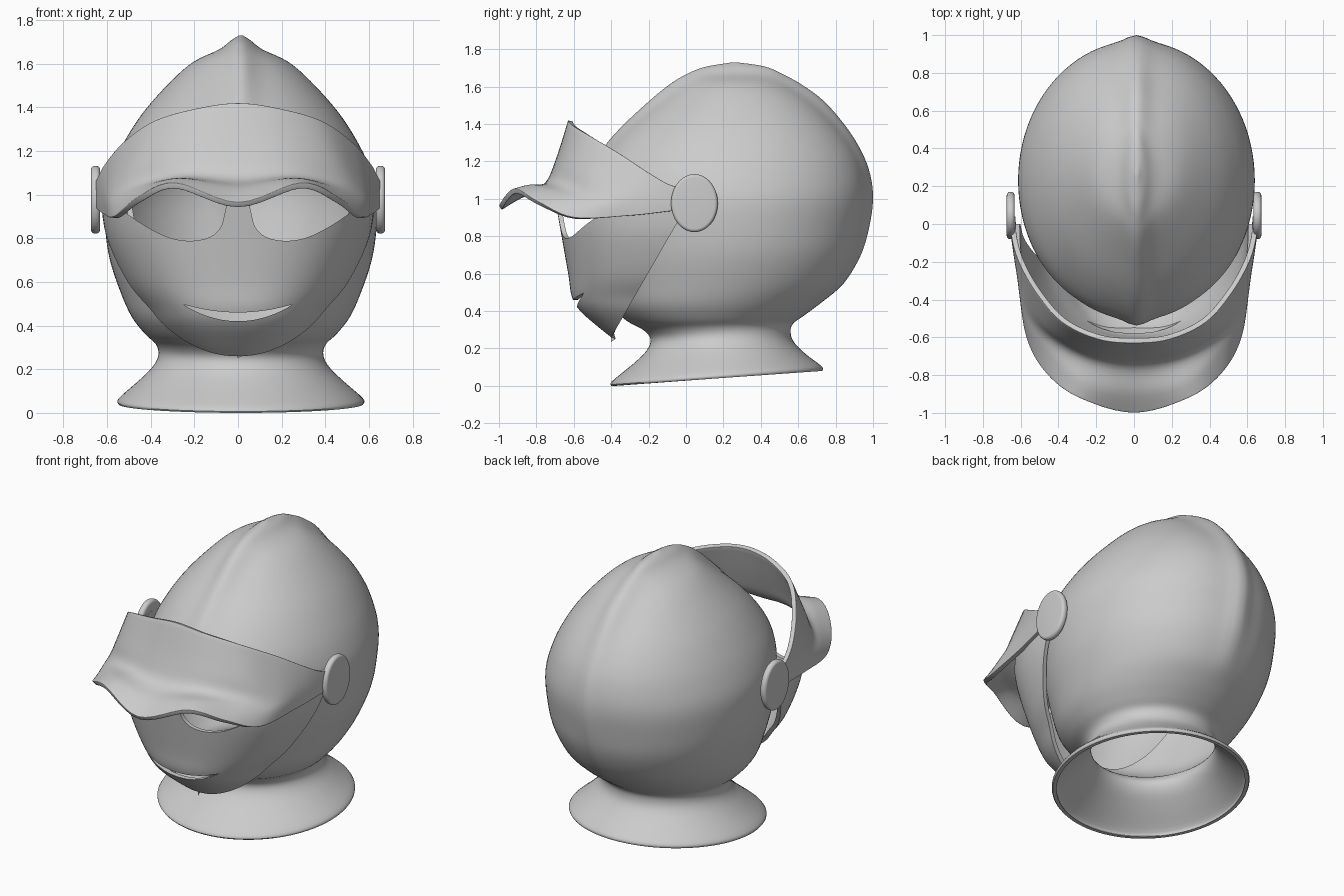
import bpy, bmesh
from math import sin, cos, pi, exp, copysign, radians

if "Cube" in bpy.data.objects:
    bpy.data.objects.remove(bpy.data.objects["Cube"])


def spline(rows, steps):
    """Catmull-Rom interpolation through tuples of any length."""
    out = []
    for i in range(len(rows) - 1):
        p0, p1 = rows[max(i - 1, 0)], rows[i]
        p2, p3 = rows[i + 1], rows[min(i + 2, len(rows) - 1)]
        for s in range(steps):
            t = s / steps
            out.append(tuple(
                b + 0.5 * t * (c - a + t * (2 * a - 5 * b + 4 * c - d + t * (3 * (b - c) + d - a)))
                for a, b, c, d in zip(p0, p1, p2, p3)))
    return out + [tuple(rows[-1])]


def loft(rings, closed, caps=False):
    """Bridge equal-length point rows into a bmesh."""
    bm = bmesh.new()
    vs = [[bm.verts.new(p) for p in r] for r in rings]
    n = len(rings[0])
    for a, b in zip(vs, vs[1:]):
        for j in range(n if closed else n - 1):
            k = (j + 1) % n
            bm.faces.new((a[j], a[k], b[k], b[j]))
    if caps:
        bm.faces.new(vs[0])
        bm.faces.new(vs[-1])
    bmesh.ops.recalc_face_normals(bm, faces=bm.faces)
    return bm


def to_object(bm, name):
    me = bpy.data.meshes.new(name)
    bm.to_mesh(me)
    bm.free()
    ob = bpy.data.objects.new(name, me)
    bpy.context.collection.objects.link(ob)
    return ob


def activate(ob):
    bpy.ops.object.select_all(action='DESELECT')
    ob.select_set(True)
    bpy.context.view_layer.objects.active = ob


def modify(ob, kind, **settings):
    m = ob.modifiers.new(kind.title(), kind)
    for key, val in settings.items():
        setattr(m, key, val)
    activate(ob)
    bpy.ops.object.modifier_apply(modifier=m.name)


def smooth(ob, angle=40):
    activate(ob)
    bpy.ops.object.shade_smooth_by_angle(angle=radians(angle))


def cut(ob, ring_a, ring_b):
    """Subtract a prism spanning two matching outlines."""
    cutter = to_object(loft([ring_a, ring_b], True, True), "cutter")
    cutter.hide_render = True
    modify(ob, 'BOOLEAN', operation='DIFFERENCE', solver='EXACT', object=cutter)
    bpy.data.objects.remove(cutter)


# Skull with flared collar: y front, z front, y back, z back, half width, crest
SKULL = [
    (-.40, .0, .73, .08, .56, 0), (-.395, .025, .725, .105, .56, 0),
    (-.28, .12, .64, .17, .47, 0), (-.21, .19, .58, .23, .405, 0),
    (-.19, .25, .56, .28, .378, 0), (-.23, .30, .57, .33, .39, 0),
    (-.32, .35, .63, .375, .44, 0), (-.40, .43, .73, .45, .50, 0),
    (-.45, .55, .845, .55, .55, .01), (-.49, .70, .935, .70, .60, .02),
    (-.52, .85, .98, .85, .622, .03), (-.54, 1.0, 1.0, 1.0, .624, .03),
    (-.53, 1.13, .985, 1.13, .588, .03), (-.46, 1.25, .94, 1.25, .53, .03),
    (-.35, 1.38, .86, 1.38, .445, .04), (-.20, 1.52, .74, 1.52, .32, .06),
    (-.09, 1.61, .62, 1.61, .215, .07), (0, 1.665, .52, 1.665, .10, .06),
    (.10, 1.705, .42, 1.708, .045, .03), (.25, 1.73, .27, 1.73, .008, 0)]


def skull_ring(row, inset=0, n=96):
    yf, zf, yb, zb, w, k = row
    yf, yb, w = yf + inset, yb - inset, w - inset
    mid, d = (yf + yb) / 2, (yb - yf) / 2
    ring = []
    for i in range(n):
        t = 2 * pi * i / n
        x, c = w * sin(t), cos(t)
        y = (d - k) * c + k * exp(-(x / .07) ** 2) * c
        ring.append((x + .013, mid + y, zf + (zb - zf) * (y / d + 1) / 2))
    return ring


rows = spline(SKULL, 4)
inner = [skull_ring(r, .022) for i, r in enumerate(rows) if i < 12 or r[4] > .2]
skull = to_object(loft(inner[::-1] + [skull_ring(r) for r in rows], True, True), "helmet_skull")

# Face opening hidden behind the face guard
opening = [(-.9, .42), (-.35, .42), (-.28, .55), (-.2, .75), (-.17, .98), (-.4, 1.1), (-.9, 1.1)]
cut(skull, [(-1, y, z) for y, z in opening], [(1, y, z) for y, z in opening])
smooth(skull)

# Face guard: z, front depth, half width
GUARD = [(.235, .37, .20), (.26, .40, .24), (.32, .475, .31), (.40, .565, .38),
         (.475, .61, .43), (.6, .63, .52), (.81, .667, .605), (1.0, .70, .63)]


def super_cs(v):
    return copysign(abs(v) ** (2 / 2.4), v)


half = [-pi / 2 + pi * i / 64 for i in range(65)]
bm = loft([[(w * super_cs(sin(a)), -d * super_cs(max(cos(a), 0)), z) for a in half]
           for z, d, w in spline(GUARD, 5)], False)
# Slanted rear edge
bmesh.ops.bisect_plane(bm, geom=bm.verts[:] + bm.edges[:] + bm.faces[:],
                       plane_co=(0, -.4, .26), plane_no=(0, .59, -.34), clear_outer=True)
# Make normals face outward before thickening
bm.normal_update()
if sum(f.normal.y for f in bm.faces) > 0:
    bmesh.ops.reverse_faces(bm, faces=bm.faces[:])
guard = to_object(bm, "face_guard")
modify(guard, 'SOLIDIFY', thickness=.025, offset=-1)

# Eye openings and smile-shaped mouth slit
EYE = [(.05, .97), (.062, .91), (.08, .85), (.13, .805), (.22, .788), (.32, .805), (.43, .86), (.54, .935)]
for s in (-1, 1):
    eye = [(s * x, z) for x, z in [(.05, 1.2)] + spline(EYE, 4) + [(.54, 1.2)]]
    cut(guard, [(x, -1.2, z) for x, z in eye], [(x, -.1, z) for x, z in eye])
xs = [-.25 + .5 * i / 20 for i in range(21)]
mouth = [(x, .46 + .6 * x * x) for x in xs] + [(x, .42 + 1.2 * x * x) for x in xs[-2:0:-1]]
cut(guard, [(x, -1.2, z) for x, z in mouth], [(x, -.3, z) for x, z in mouth])
smooth(guard)

# Raised visor: stations from the centre to the hinge, top edge down to brim edge
VISOR = [
    [(0, -.63, 1.42), (0, -.70, 1.2), (0, -.76, 1.08), (0, -.89, 1.03), (0, -1.0, .965)],
    [(.19, -.61, 1.395), (.23, -.67, 1.2), (.25, -.72, 1.09), (.27, -.84, 1.075), (.29, -.92, 1.055)],
    [(.38, -.52, 1.34), (.43, -.57, 1.16), (.45, -.60, 1.06), (.46, -.68, 1.02), (.465, -.79, .985)],
    [(.52, -.36, 1.245), (.55, -.42, 1.1), (.57, -.46, 1.01), (.575, -.52, .96), (.57, -.60, .90)],
    [(.61, -.2, 1.14), (.617, -.22, 1.08), (.622, -.24, 1.02), (.622, -.26, .965), (.615, -.3, .91)],
    [(.648, -.07, 1.07), (.65, -.07, 1.035), (.65, -.07, 1.0), (.65, -.07, .965), (.648, -.07, .935)],
    [(.655, .04, 1.07), (.655, .04, 1.035), (.655, .04, 1.0), (.655, .04, .965), (.655, .04, .94)]]
mirrored = [[(-x, y, z) for x, y, z in st] for st in VISOR[:0:-1]] + VISOR
lines = [spline(line, 6) for line in zip(*mirrored)]
grid = [spline(col, 5) for col in zip(*lines)]
bm = loft(grid, False)
bm.normal_update()
if sum(f.normal.y for f in bm.faces) > 0:
    bmesh.ops.reverse_faces(bm, faces=bm.faces[:])
visor = to_object(bm, "visor")
modify(visor, 'SOLIDIFY', thickness=.028, offset=-1)
modify(visor, 'BEVEL', width=.009, segments=3, limit_method='ANGLE', angle_limit=radians(50))
smooth(visor, 50)

# Hinge discs
for s, side in ((-1, "left"), (1, "right")):
    bpy.ops.mesh.primitive_cylinder_add(vertices=64, radius=1, depth=2,
                                        location=(s * .653, .045, .977), rotation=(0, pi / 2, 0))
    disc = bpy.context.object
    disc.name = side + "_hinge_disc"
    disc.scale = (.155, .125, .021)
    bpy.ops.object.transform_apply(location=False, rotation=True, scale=True)
    modify(disc, 'BEVEL', width=.018, segments=5, limit_method='ANGLE', angle_limit=radians(50))
    smooth(disc, 50)
